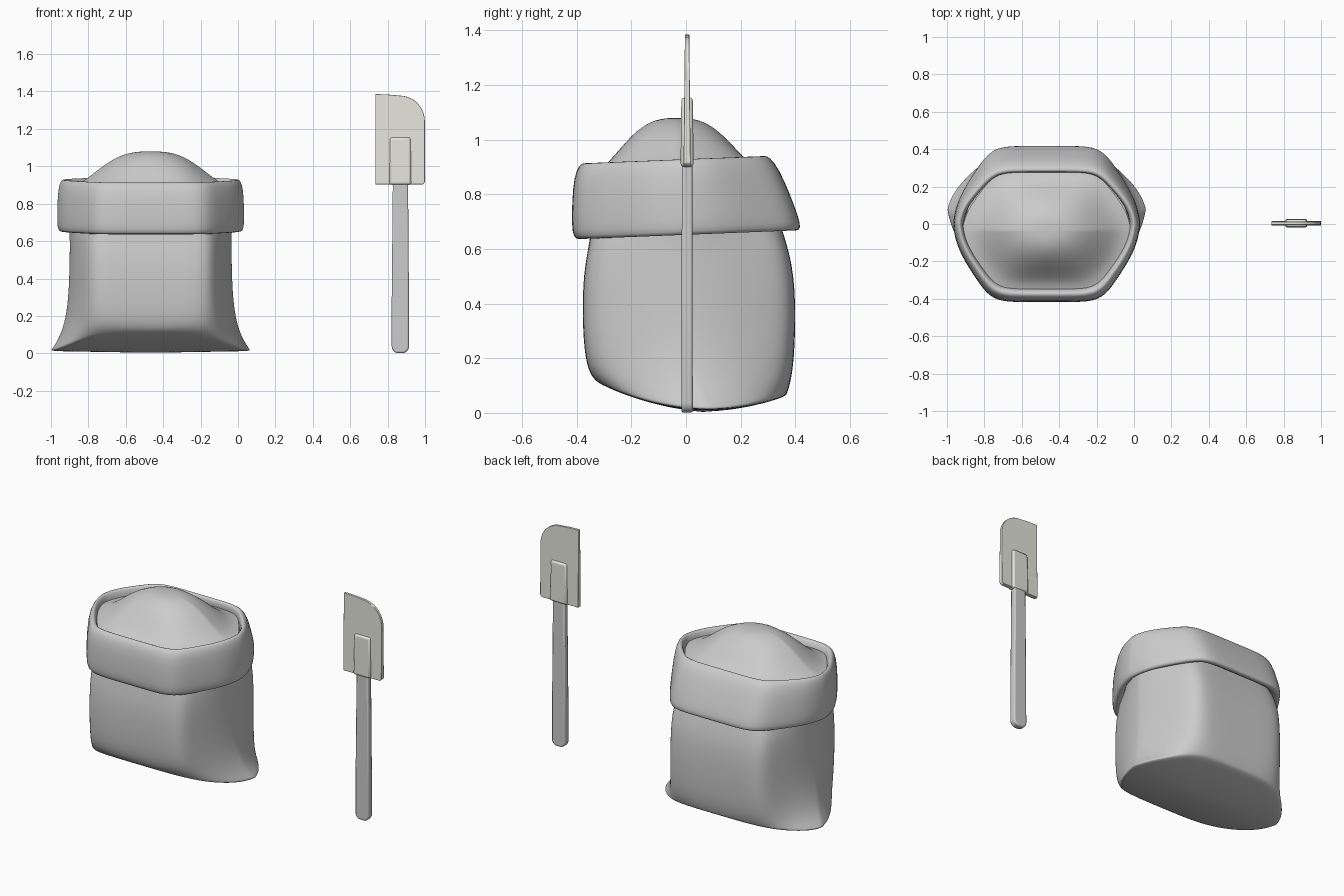
import bpy, bmesh
from math import sin, cos, pi, exp

if "Cube" in bpy.data.objects:
    bpy.data.objects.remove(bpy.data.objects["Cube"])

N = 96
P = 14
CX = -0.467
YS = 0.004


def ring(bm, z, a, front, back, q, yc=0.0, tilt=0.0, sag=0.0, soft=P):
    """Rounded rectangle with chamfered corners; q is the flat share of the front edge."""
    verts = []
    # Chamfer line alpha*x + beta*y = 1 through (q, 1) and (1, 0.25)
    beta = (1 - q) / (1 - 0.25 * q)
    alpha = 1 - 0.25 * beta
    kx = (1 + alpha ** soft) ** (1 / soft)
    ky = (1 + beta ** soft) ** (1 / soft)
    for i in range(N):
        t = 2 * pi * i / N
        c, s = cos(t), sin(t)
        ac, bs = abs(c), abs(s)
        r = (ac ** soft + bs ** soft + (alpha * ac + beta * bs) ** soft) ** (-1 / soft)
        y = yc + ky * r * s * ((back - yc) if s > 0 else (yc - front))
        verts.append(bm.verts.new((CX + kx * a * r * c, y,
                                   z + tilt * y + sag * (y - 0.08) ** 2)))
    return verts


def bridge(bm, rings):
    for lo, hi in zip(rings, rings[1:]):
        for i in range(N):
            j = (i + 1) % N
            bm.faces.new((lo[i], lo[j], hi[j], hi[i]))


def cap(bm, loop, co):
    v = bm.verts.new(co)
    for i in range(N):
        bm.faces.new((loop[i], loop[(i + 1) % N], v))


def finish(bm, name, angle=None, mat=None):
    bmesh.ops.recalc_face_normals(bm, faces=bm.faces)
    me = bpy.data.meshes.new(name)
    bm.to_mesh(me)
    bm.free()
    ob = bpy.data.objects.new(name, me)
    bpy.context.collection.objects.link(ob)
    if mat:
        me.materials.append(mat)
    bpy.ops.object.select_all(action='DESELECT')
    ob.select_set(True)
    bpy.context.view_layer.objects.active = ob
    if angle:
        bpy.ops.object.shade_smooth_by_angle(angle=angle)
    else:
        bpy.ops.object.shade_smooth()
        sub = ob.modifiers.new("Smooth", 'SUBSURF')
        sub.levels = sub.render_levels = 1
    return ob


bm = bmesh.new()
rings = []

# Sack base: sagging lens shape
for s in (0.45, 0.8, 0.99):
    rings.append(ring(bm, 0.003 + 0.009 * s, 0.533 * s, 0.08 - 0.40 * s, 0.08 + 0.28 * s,
                      0.55, 0.08, 0, 0.6, 9))

# Sack body: the flare into the bottom ears fades with height
for k in range(11):
    h = (k / 10) ** 1.6
    z = 0.018 + 0.622 * h
    f = exp(-(z - 0.018) / 0.12)
    rings.append(ring(bm, z, 0.432 + 0.102 * f, -0.382 + 0.052 * f + 0.032 * h ** 6,
                      0.403 - 0.035 * f - 0.04 * h ** 6, 0.72 - 0.17 * f,
                      0.08 * f, 0, 0.6 * f, P - 5 * f))

# Rim folded over into a cuff: (offset from the inner wall, height)
cuff = [(0, 0.76), (0, 0.88), (0.012, 0.92), (0.024, 0.932), (0.038, 0.924), (0.052, 0.88),
        (0.057, 0.79), (0.058, 0.70), (0.053, 0.66), (0.040, 0.648), (0.010, 0.66), (0, 0.72)]
for d, z in cuff:
    rings.append(ring(bm, z, 0.443 + d, -0.340 - 1.35 * d,
                      0.275 + 0.36 * (0.88 - z) + 1.25 * d, 0.58, 0, 0.04))
bridge(bm, rings)
cap(bm, rings[0], (CX, 0.06, 0.003))
finish(bm, "sack")

# Heaped contents: bell-shaped mound
bm = bmesh.new()
rings = []
for k in range(10, 0, -1):
    s = k / 10
    z = 0.888 + 0.192 * (0.5 + 0.5 * cos(pi * s ** 1.45))
    rings.append(ring(bm, z, 0.45 * s, -0.035 - 0.315 * s, -0.035 + 0.32 * s,
                      0.58, -0.035, 0.03 * s, 0, 3 + 11 * s ** 3))
bridge(bm, rings)
cap(bm, rings[-1], (CX, -0.035, 1.08))
finish(bm, "heaped_contents")


def plate(name, outline, half_bottom, half_top, bevel, mat=None):
    """Extruded x-z outline whose thickness tapers with height."""
    z0 = min(p[1] for p in outline)
    z1 = max(p[1] for p in outline)
    bm = bmesh.new()
    f, b = [[bm.verts.new((x, YS + sgn * (half_bottom + (half_top - half_bottom)
             * (z - z0) / (z1 - z0)), z)) for x, z in outline] for sgn in (-1, 1)]
    bm.faces.new(f)
    bm.faces.new(b[::-1])
    for i in range(len(f)):
        j = (i + 1) % len(f)
        bm.faces.new((f[i], f[j], b[j], b[i]))
    ob = finish(bm, name, 0.6, mat)
    mod = ob.modifiers.new("Bevel", 'BEVEL')
    mod.width = bevel
    mod.segments = 2
    mod.limit_method = 'ANGLE'
    mod.angle_limit = 0.7


cream = bpy.data.materials.new("cream")
cream.diffuse_color = (0.79, 0.785, 0.72, 1)
cream.use_nodes = True
cream.node_tree.nodes["Principled BSDF"].inputs["Base Color"].default_value = cream.diffuse_color

# Spatula blade with one rounded top corner
arc = [(0.865 + 0.134 * sin(t * pi / 20), 1.24 + 0.138 * cos(t * pi / 20)) for t in range(11)]
plate("spatula_blade", [(0.735, 0.903), (0.735, 1.386), (0.80, 1.384)] + arc
      + [(0.999, 0.915), (0.988, 0.903)], 0.013, 0.008, 0.002, cream)

# Collar joining blade and handle
plate("spatula_collar", [(0.809, 0.901), (0.813, 1.155), (0.923, 1.155), (0.927, 0.901)],
      0.024, 0.021, 0.012, cream)

# Handle with a rounded end
end = []
for k in range(13):
    t = k * pi / 12
    side = (k < 6) - (k > 6)
    end.append((0.868 + 0.010 * side + 0.036 * cos(t), 0.037 - 0.036 * sin(t)))
plate("spatula_handle", [(0.828, 0.93), (0.909, 0.93), (0.914, 0.30)] + end + [(0.822, 0.30)],
      0.021, 0.019, 0.008)
